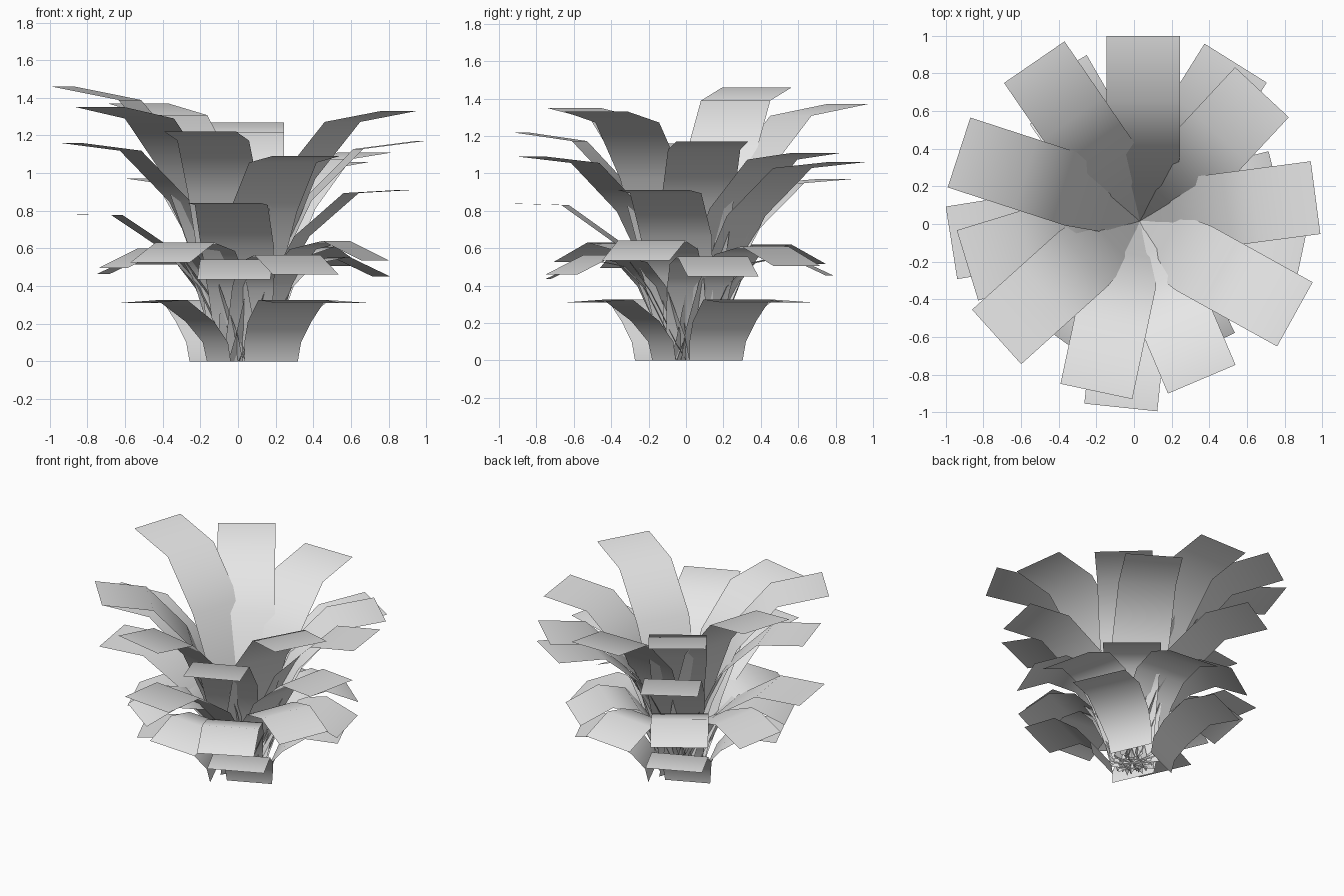
import bpy, bmesh
from math import radians, cos, sin
from mathutils import Vector

cube = bpy.data.objects.get("Cube")
if cube:
    bpy.data.objects.remove(cube, do_unlink=True)

mat = bpy.data.materials.new("pale_grey")
mat.use_nodes = True
GREY = (0.8, 0.8, 0.8, 1)
mat.diffuse_color = GREY
mat.node_tree.nodes["Principled BSDF"].inputs["Base Color"].default_value = GREY

STEM = Vector((0.03, 0.015, 0))  # point all leaves grow from


def leaf(name, azimuth, profile, offset=0.0):
    """Ribbon along (radius, height, width) rows, turned to the azimuth."""
    a = radians(azimuth)
    out, side = Vector((cos(a), sin(a), 0)), Vector((-sin(a), cos(a), 0))
    bm = bmesh.new()
    rows = []
    for r, z, w in profile:
        mid = STEM + out * r + side * offset + Vector((0, 0, z))
        rows.append([bm.verts.new(mid + side * w * s) for s in (-0.5, 0.5)])
    for low, high in zip(rows, rows[1:]):
        bm.faces.new((low[0], high[0], high[1], low[1])).smooth = True
    mesh = bpy.data.meshes.new(name)
    bm.to_mesh(mesh)
    bm.free()
    mesh.materials.append(mat)
    obj = bpy.data.objects.new(name, mesh)
    bpy.context.collection.objects.link(obj)


# Crown leaves: azimuth, tip x, tip y, tip height
CROWN = [
    (90, 0.05, 1.0, 1.27), (124.5, -0.53, 0.86, 1.37), (162, -0.93, 0.38, 1.46),
    (189, -0.97, -0.10, 0.78), (197, -0.885, -0.22, 1.16), (222, -0.73, -0.60, 1.35),
    (258, -0.20, -0.89, 1.22), (264, -0.07, -0.975, 0.84), (-67, 0.36, -0.825, 1.09),
    (-29, 0.855, -0.48, 1.33), (7.5, 0.965, 0.14, 1.17), (47, 0.68, 0.70, 1.11),
    (58, 0.54, 0.855, 1.06), (-12, 0.89, -0.17, 0.91), (120, -0.42, 0.80, 0.97),
]
for i, (az, x, y, h) in enumerate(CROWN):
    a = radians(az)
    tip = Vector((x, y, 0)) - STEM
    reach = tip.x * cos(a) + tip.y * sin(a)
    offset = tip.y * cos(a) - tip.x * sin(a)
    leaf(f"crown_leaf_{i + 1}", az, [
        (0, 0, 0.27), (0.05, 0.1 * h, 0.29), (0.19 * reach, 0.44 * h, 0.34),
        (0.36 * reach, 0.73 * h, 0.39),
        ((0.71 - 0.05 * h) * reach, h - 0.1 * (h - 0.75), 0.39),
        (reach, h, 0.39)], offset)

# Middle leaves with drooping tips: azimuth, bend height
MIDDLE = [(266, 0.54), (296, 0.565), (338, 0.64), (14, 0.555), (50, 0.61),
          (84, 0.56), (124, 0.62), (170, 0.57), (203, 0.60), (234, 0.63)]
for i, (az, h) in enumerate(MIDDLE):
    leaf(f"middle_leaf_{i + 1}", az, [
        (0.06, 0, 0.27), (0.1, 0.25 * h, 0.3), (0.22, 0.7 * h, 0.35),
        (0.34, 0.93 * h, 0.38), (0.53, h, 0.39), (0.755, h - 0.105, 0.39)])

# Bottom leaves, a short ring around the base
for i in range(4):
    leaf(f"bottom_leaf_{i + 1}", -66 + 90 * i, [
        (0.18, 0, 0.31), (0.2, 0.1, 0.33), (0.29, 0.21, 0.37),
        (0.45, 0.325, 0.39), (0.675, 0.31, 0.39)], 0.08)
